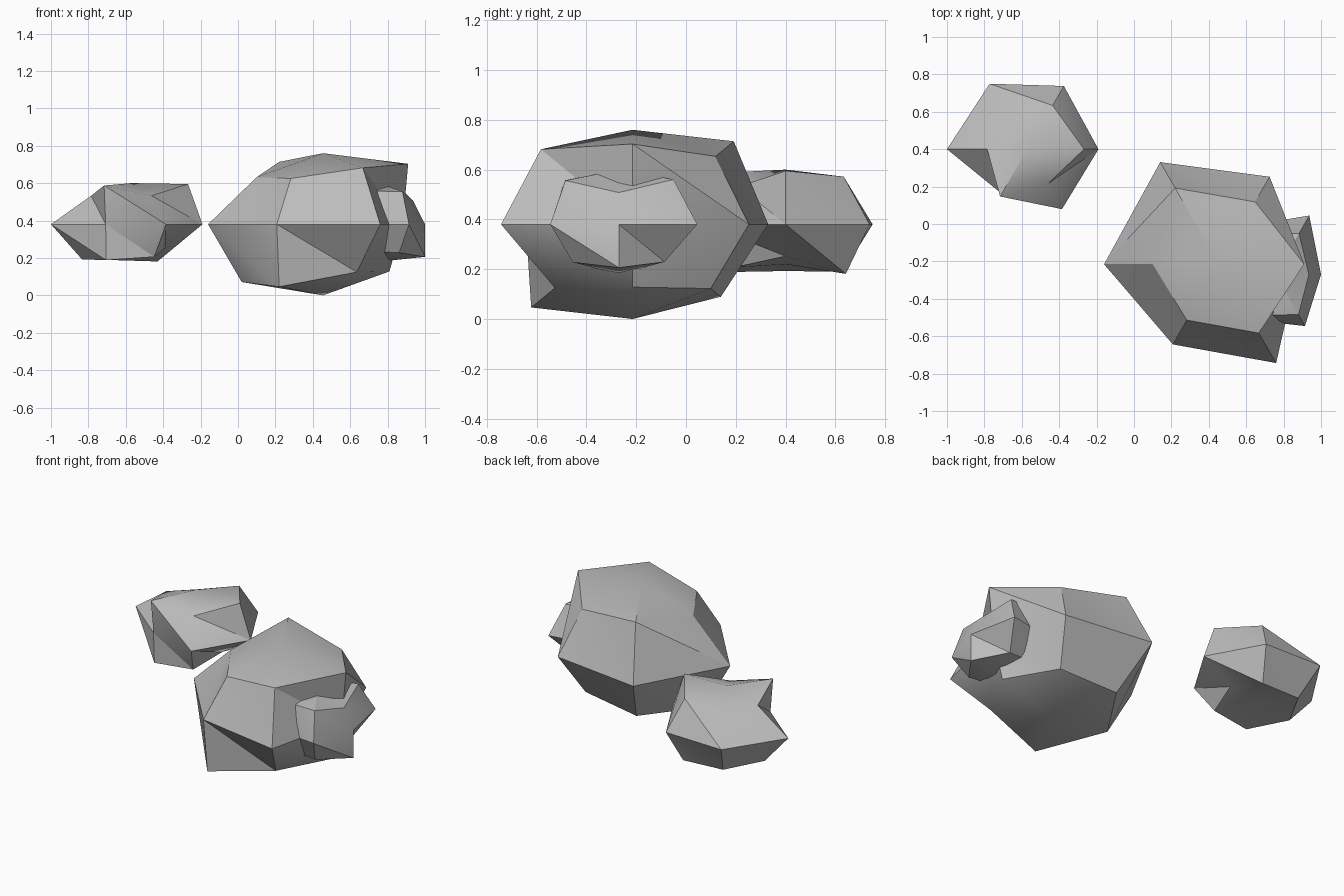
import bpy, bmesh, math
from mathutils import Vector

old = bpy.data.objects.get("Cube")
if old:
    bpy.data.objects.remove(old, do_unlink=True)

SIDES = 6
SQUASH = 0.71   # height of the 45 degree rings relative to their radius
GROUND_MID = 0.38

stone = bpy.data.materials.new("stone_grey")
stone.use_nodes = True
grey = (0.5, 0.5, 0.5, 1)
stone.diffuse_color = grey
bsdf = stone.node_tree.nodes["Principled BSDF"]
bsdf.inputs["Base Color"].default_value = grey
bsdf.inputs["Roughness"].default_value = 0.9


def make_rock(name, x, y, top, bottom, upper, middle, lower):
    """Six-sided squashed sphere whose ring radii vary with direction."""
    bm = bmesh.new()
    rings = []
    for radii, lift in ((upper, SQUASH), (middle, 0), (lower, -SQUASH)):
        ring = []
        for i, r in enumerate(radii):
            a = math.tau * i / SIDES
            ring.append(bm.verts.new((r * math.cos(a), r * math.sin(a), r * lift)))
        rings.append(ring)
    north = bm.verts.new((0, 0, top))
    south = bm.verts.new((0, 0, -bottom))
    for i in range(SIDES):
        j = (i + 1) % SIDES
        bm.faces.new((north, rings[0][i], rings[0][j]))
        bm.faces.new((south, rings[2][j], rings[2][i]))
        for hi, lo in zip(rings, rings[1:]):
            bm.faces.new((hi[i], lo[i], lo[j]))
            bm.faces.new((hi[i], lo[j], hi[j]))
    bmesh.ops.recalc_face_normals(bm, faces=bm.faces)
    mesh = bpy.data.meshes.new(name)
    bm.to_mesh(mesh)
    bm.free()
    mesh.materials.append(stone)
    rock = bpy.data.objects.new(name, mesh)
    rock.location = Vector((x, y, GROUND_MID))
    bpy.context.collection.objects.link(rock)
    # Soften shallow creases, keep the sharp ones
    bpy.ops.object.select_all(action="DESELECT")
    rock.select_set(True)
    bpy.context.view_layer.objects.active = rock
    bpy.ops.object.shade_smooth_by_angle(angle=math.radians(30))


# Radii run counter-clockwise from +x
make_rock("large_rock", 0.455, -0.215, 0.38, 0.38,
          (0.455, 0.385, 0.47, 0.355, 0.345, 0.425),
          (0.425, 0.54, 0.63, 0.615, 0.495, 0.61),
          (0.355, 0.363, 0.41, 0.435, 0.47, 0.36))

make_rock("medium_rock", -0.57, 0.4, 0.22, 0.16,
          (0.303, 0.27, 0.19, 0.215, 0.292, 0.215),
          (0.38, 0.39, 0.404, 0.43, 0.275, 0.37),
          (0.18, 0.28, 0.268, 0.264, 0.27, 0.245))

# Partly buried in the side of the large rock
make_rock("small_rock", 0.755, -0.27, 0.22, 0.2,
          (0.18, 0.254, 0.25, 0.25, 0.25, 0.248),
          (0.245, 0.364, 0.3, 0.3, 0.28, 0.318),
          (0.245, 0.212, 0.2, 0.2, 0.2, 0.214))
